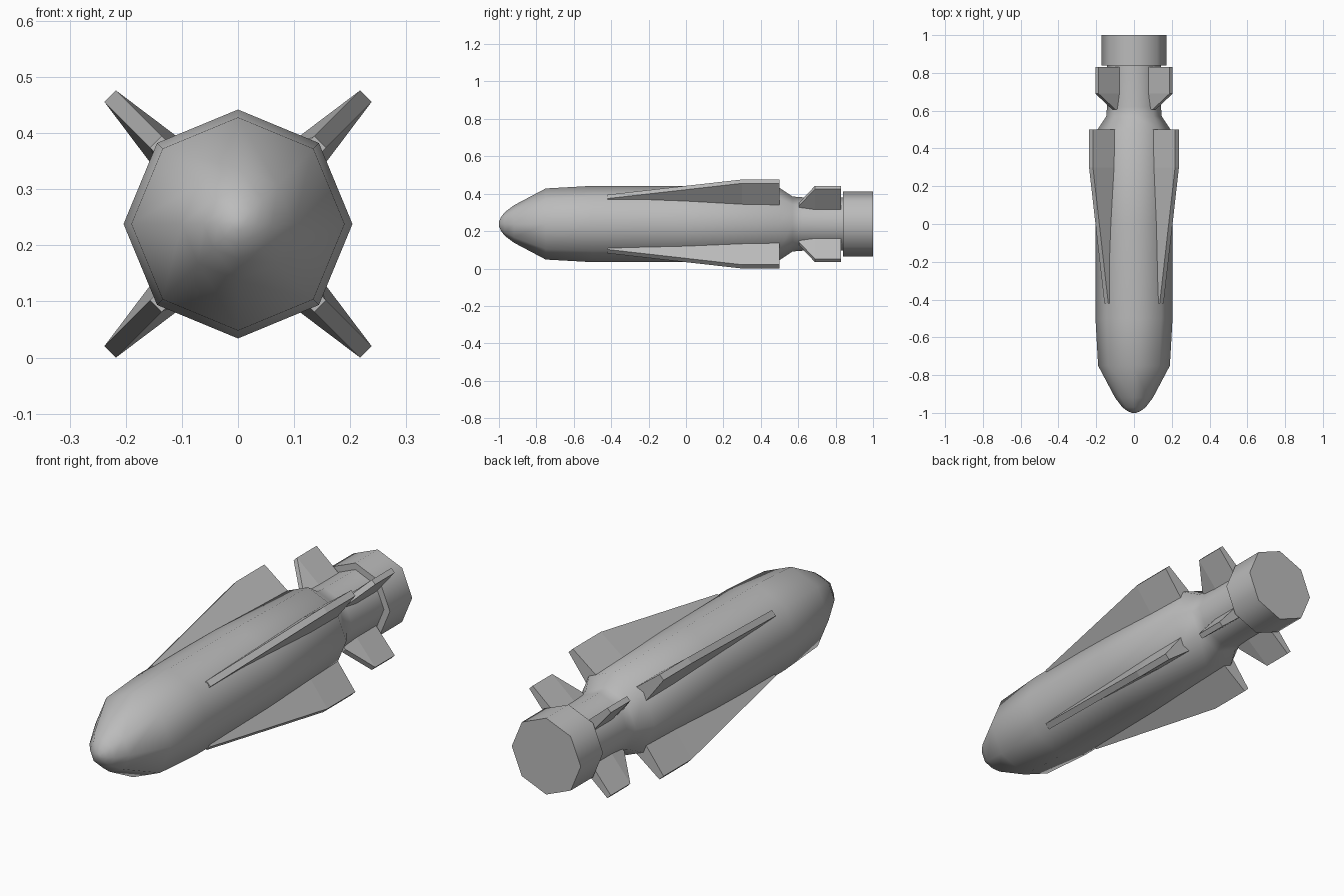
import bpy, bmesh, math
from mathutils import Vector

AXIS_Z = 0.238
SIDES = 8

cube = bpy.data.objects.get("Cube")
if cube:
    bpy.data.objects.remove(cube, do_unlink=True)

grey = bpy.data.materials.new("plain_grey")
grey.use_nodes = True
colour = (0.5, 0.5, 0.5, 1)
grey.diffuse_color = colour
grey.node_tree.nodes["Principled BSDF"].inputs["Base Color"].default_value = colour


def finish(name, bm, smooth_angle=None):
    bmesh.ops.recalc_face_normals(bm, faces=bm.faces)
    mesh = bpy.data.meshes.new(name)
    bm.to_mesh(mesh)
    bm.free()
    mesh.materials.append(grey)
    obj = bpy.data.objects.new(name, mesh)
    bpy.context.collection.objects.link(obj)
    if smooth_angle:
        bpy.ops.object.select_all(action="DESELECT")
        obj.select_set(True)
        bpy.context.view_layer.objects.active = obj
        bpy.ops.object.shade_smooth_by_angle(angle=math.radians(smooth_angle))
    return obj


def loft(bm, rings):
    """Skin closed rings of points and cap both ends."""
    rings = [[bm.verts.new(p) for p in ring] for ring in rings]
    for a, b in zip(rings, rings[1:]):
        for i in range(len(a)):
            j = (i + 1) % len(a)
            bm.faces.new((a[i], a[j], b[j], b[i]))
    bm.faces.new(rings[0])
    bm.faces.new(rings[-1])


def lathe(name, profile):
    """Octagonal solid along y from (y, radius) pairs."""
    bm = bmesh.new()
    steps = [math.tau * i / SIDES for i in range(SIDES)]
    loft(bm, [[(r * math.cos(t), y, AXIS_Z + r * math.sin(t)) for t in steps]
              for y, r in profile])
    bmesh.ops.remove_doubles(bm, verts=bm.verts, dist=0.0005)
    return finish(name, bm, 50)


def fin(name, angle, root, sections):
    """Tapered fin from (y, tip radius, root half width, tip half width)."""
    out = Vector((math.cos(angle), 0, math.sin(angle)))
    side = Vector((-math.sin(angle), 0, math.cos(angle)))
    bm = bmesh.new()
    rings = []
    for y, tip, wide, thin in sections:
        base = Vector((0, y, AXIS_Z))
        rings.append([base + out * r + side * h for r, h in
                      ((root, -wide), (tip, -thin), (tip, thin), (root, wide))])
    loft(bm, rings)
    return finish(name, bm)


# Fuselage with rounded nose and narrow neck
lathe("body", [(-1, 0.012), (-0.99, 0.035), (-0.97, 0.062), (-0.92, 0.1),
               (-0.75, 0.19), (-0.5, 0.204), (0, 0.204), (0.5, 0.193),
               (0.57, 0.147), (0.62, 0.143), (0.85, 0.143)])

# Wider tail drum
lathe("tail_drum", [(0.84, 0.173), (1, 0.173)])

# Four long wings and four small tail fins on the diagonals
corners = {"upper_left": 45, "upper_right": 135, "lower_right": 225, "lower_left": 315}
for corner, degrees in corners.items():
    angle = math.radians(degrees)
    fin("wing_" + corner, angle, 0.14,
        [(-0.42, 0.207, 0.0145, 0.0145), (0.3, 0.322, 0.04, 0.0145),
         (0.5, 0.322, 0.04, 0.0145)])
    fin("tail_fin_" + corner, angle, 0.12,
        [(0.605, 0.15, 0.014, 0.012), (0.69, 0.277, 0.025, 0.012),
         (0.83, 0.277, 0.025, 0.012)])
